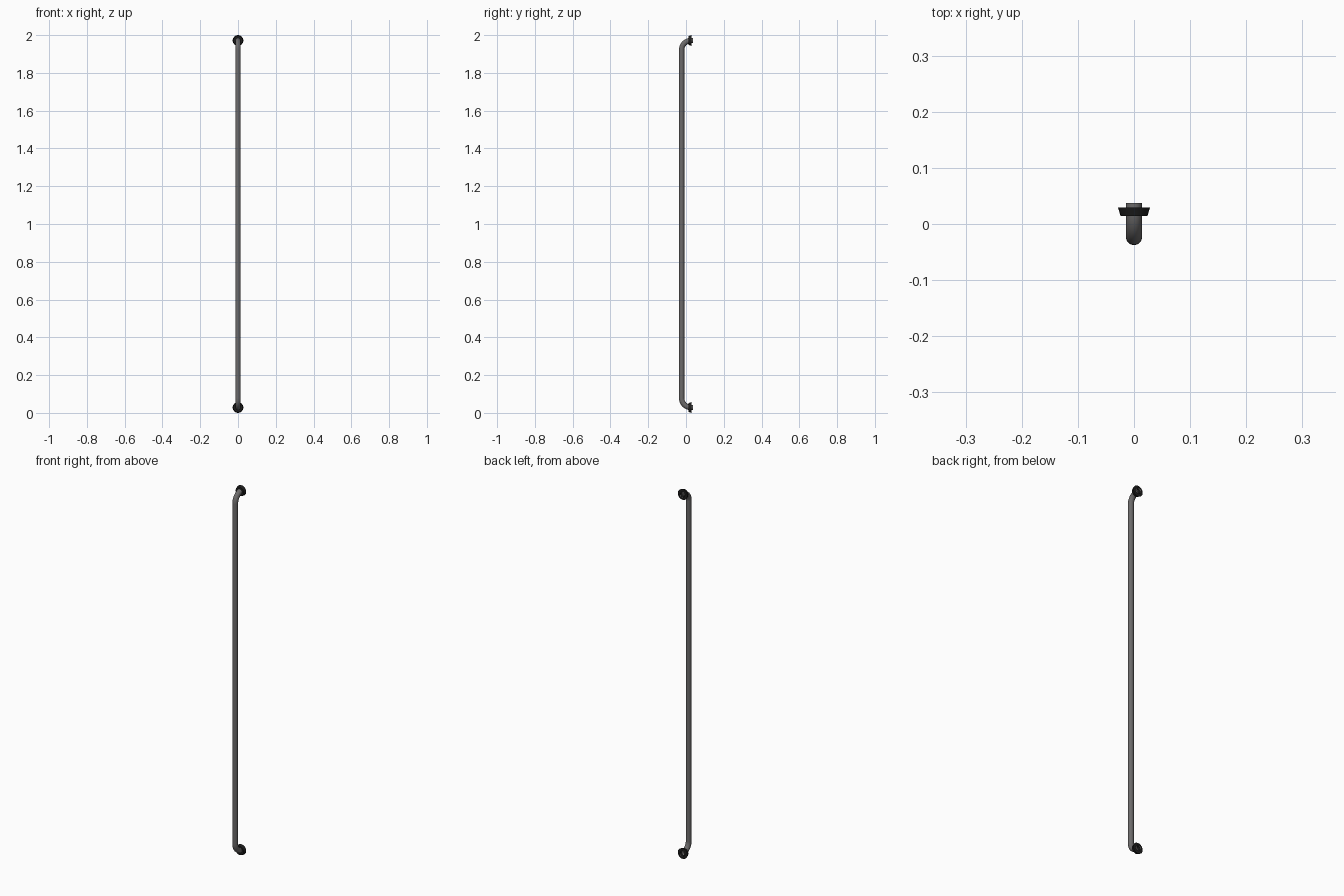
import bpy, bmesh
from math import sin, cos, pi, radians

if "Cube" in bpy.data.objects:
    bpy.data.objects.remove(bpy.data.objects["Cube"])

PIPE_R, PIPE_Y, BEND, END_Y = 0.0143, -0.0232, 0.05, 0.0375
Z_LOW, Z_HIGH = 0.0285, 1.9715


def material(name, colour):
    m = bpy.data.materials.new(name)
    m.diffuse_color = colour
    m.use_nodes = True
    m.node_tree.nodes["Principled BSDF"].inputs["Base Color"].default_value = m.diffuse_color
    return m


steel = material("dark_steel", (0.15, 0.145, 0.145, 1))
black = material("black_rubber", (0.012, 0.012, 0.012, 1))


def loft(name, rings, mat, closed=False):
    """Skin a list of equal-sized point rings into a tube."""
    bm = bmesh.new()
    loops = [[bm.verts.new(p) for p in ring] for ring in rings]
    pairs = list(zip(loops, loops[1:]))
    if closed:
        pairs.append((loops[-1], loops[0]))
    for a, b in pairs:
        for i in range(len(a)):
            j = (i + 1) % len(a)
            bm.faces.new((a[i], a[j], b[j], b[i]))
    bmesh.ops.recalc_face_normals(bm, faces=bm.faces)
    me = bpy.data.meshes.new(name)
    bm.to_mesh(me)
    bm.free()
    ob = bpy.data.objects.new(name, me)
    bpy.context.collection.objects.link(ob)
    me.materials.append(mat)
    bpy.ops.object.select_all(action='DESELECT')
    ob.select_set(True)
    bpy.context.view_layer.objects.active = ob
    bpy.ops.object.shade_smooth_by_angle(angle=radians(35))
    return ob


# Pipe: path stations (y, z, tangent angle) from lower wall end to upper wall end
N = 24
bend = [(PIPE_Y + BEND - BEND * sin(a), Z_LOW + BEND - BEND * cos(a), a)
        for a in (pi / 2 * i / 10 for i in range(11))]
lower = [(END_Y, Z_LOW, 0)] + bend
upper = [(y, Z_LOW + Z_HIGH - z, pi - a) for y, z, a in reversed(lower)]
rings = []
for y, z, a in lower + upper:
    rings.append([(PIPE_R * cos(t),
                   y + PIPE_R * sin(t) * sin(a),
                   z + PIPE_R * sin(t) * cos(a))
                  for t in (2 * pi * k / N for k in range(N))])
loft("pipe", rings, steel)

# Tapered wall flanges around both pipe ends
profile = [(0.0135, 0.014), (0.0240, 0.014), (0.0285, 0.0295), (0.0135, 0.0295)]
for label, zc in (("lower", Z_LOW), ("upper", Z_HIGH)):
    rings = [[(r * cos(t), y, zc + r * sin(t))
              for t in (2 * pi * k / N for k in range(N))] for r, y in profile]
    loft(label + "_flange", rings, black, closed=True)
